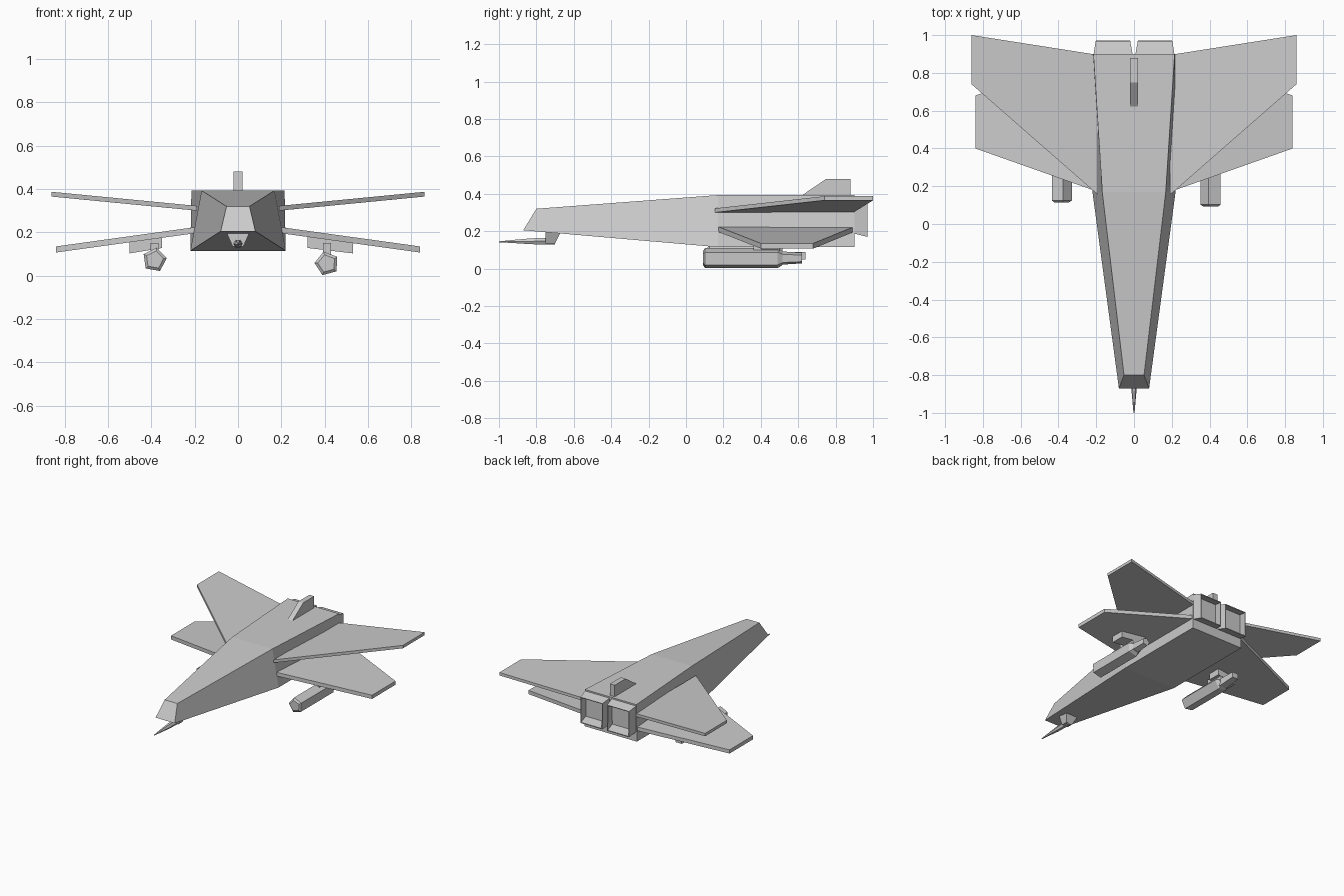
import bpy, bmesh, math

if "Cube" in bpy.data.objects:
    bpy.data.objects.remove(bpy.data.objects["Cube"])


def loft(name, rings, cap_start=True, cap_end=True):
    """Skin a list of equal-length point rings into a flat-shaded solid."""
    bm = bmesh.new()
    vr = [[bm.verts.new(p) for p in r] for r in rings]
    n = len(vr[0])
    for a, b in zip(vr, vr[1:]):
        for i in range(n):
            j = (i + 1) % n
            bm.faces.new((a[i], a[j], b[j], b[i]))
    if cap_start:
        bm.faces.new(vr[0][::-1])
    if cap_end:
        bm.faces.new(vr[-1])
    bmesh.ops.recalc_face_normals(bm, faces=bm.faces)
    me = bpy.data.meshes.new(name)
    bm.to_mesh(me)
    bm.free()
    ob = bpy.data.objects.new(name, me)
    bpy.context.collection.objects.link(ob)
    return ob


def section(yb, zb, wb, yt, zt, wt):
    """Four-cornered body section: bottom edge and top edge."""
    return [(-wb, yb, zb), (wb, yb, zb), (wt, yt, zt), (-wt, yt, zt)]


def rect(y, x0, x1, z0, z1):
    return [(x0, y, z0), (x1, y, z0), (x1, y, z1), (x0, y, z1)]


def ngon(x, y, z, r, n, deg):
    return [(x + r * math.cos(math.radians(deg) + math.tau * i / n), y,
             z + r * math.sin(math.radians(deg) + math.tau * i / n)) for i in range(n)]


def wing(name, outline, thick, s):
    """Flat plate from a bottom outline, thickened upwards."""
    low = [(s * x, y, z) for x, y, z in outline]
    top = [(x, y, z + thick) for x, y, z in low]
    return loft(name, [low, top])


# Wedge-shaped fuselage
loft("fuselage", [section(-0.87, 0.205, 0.08, -0.80, 0.32, 0.053),
                  section(0.17, 0.115, 0.22, 0.17, 0.393, 0.168),
                  section(0.90, 0.115, 0.22, 0.90, 0.393, 0.215)])

# Tail fin
fin = [(0.61, 0.385), (0.75, 0.48), (0.88, 0.48), (0.88, 0.385)]
loft("tail_fin", [[(x, y, z) for y, z in fin] for x in (-0.02, 0.02)])

for side, s in (("left", -1), ("right", 1)):
    # Upper and lower wings
    wing(side + "_upper_wing", [(0.19, 0.155, 0.30), (0.22, 0.18, 0.303), (0.86, 0.74, 0.365),
                                (0.86, 1.0, 0.365), (0.19, 0.895, 0.30)], 0.022, s)
    wing(side + "_lower_wing", [(0.19, 0.17, 0.197), (0.84, 0.40, 0.107),
                                (0.84, 0.68, 0.107), (0.19, 0.90, 0.197)], 0.028, s)
    # Open square exhaust
    nozzle = loft(side + "_exhaust", [rect(0.89, s * 0.006, s * 0.215, 0.19, 0.385),
                                      rect(0.97, s * 0.02, s * 0.203, 0.17, 0.365)], False, False)
    wall = nozzle.modifiers.new("wall", "SOLIDIFY")
    wall.thickness = 0.008

# Nose gun: mount under the chin, housing and thin barrel
loft("gun_mount", [[(-0.06, y0, 0.215), (0.06, y0, 0.215), (0.025, y1, 0.135), (-0.025, y1, 0.135)]
                   for y0, y1 in ((-0.75, -0.75), (-0.66, -0.70))])
loft("gun_barrel", [ngon(0, y, z, r, 6, 0) for y, z, r in
                    ((-0.70, 0.148, 0.022), (-0.83, 0.146, 0.018), (-0.93, 0.145, 0.009),
                     (-1.0, 0.143, 0.003))])

# Five-sided pods hung under the lower wings
for side, x, z, y0, deg, p0, p1 in (("left", -0.385, 0.073, 0.115, 8, -0.50, -0.35),
                                    ("right", 0.41, 0.056, 0.092, 249, 0.53, 0.32)):
    loft(side + "_pod", [ngon(x, y, z, r, 5, deg) for y, r in
                         ((y0, 0.042), (y0 + 0.01, 0.057), (0.49, 0.057), (0.515, 0.04))])
    loft(side + "_pod_tail", [ngon(x, y, z, r, 5, deg) for y, r in ((0.50, 0.038), (0.62, 0.03))]
         if side == "right" else
         [rect(0.50, x - 0.03, x + 0.03, 0.035, 0.09), rect(0.64, x - 0.025, x + 0.025, 0.05, 0.09)])
    # Pylon stem and the plate that meets the wing
    loft(side + "_pod_stem", [rect(y, x - 0.018, x + 0.018, z, 0.15) for y in (0.36, 0.50)])
    loft(side + "_pod_plate", [[(p0, y, 0.103), (p1, y, 0.128), (p1, y, 0.185), (p0, y, 0.155)]
                               for y in (0.40, 0.50)])
